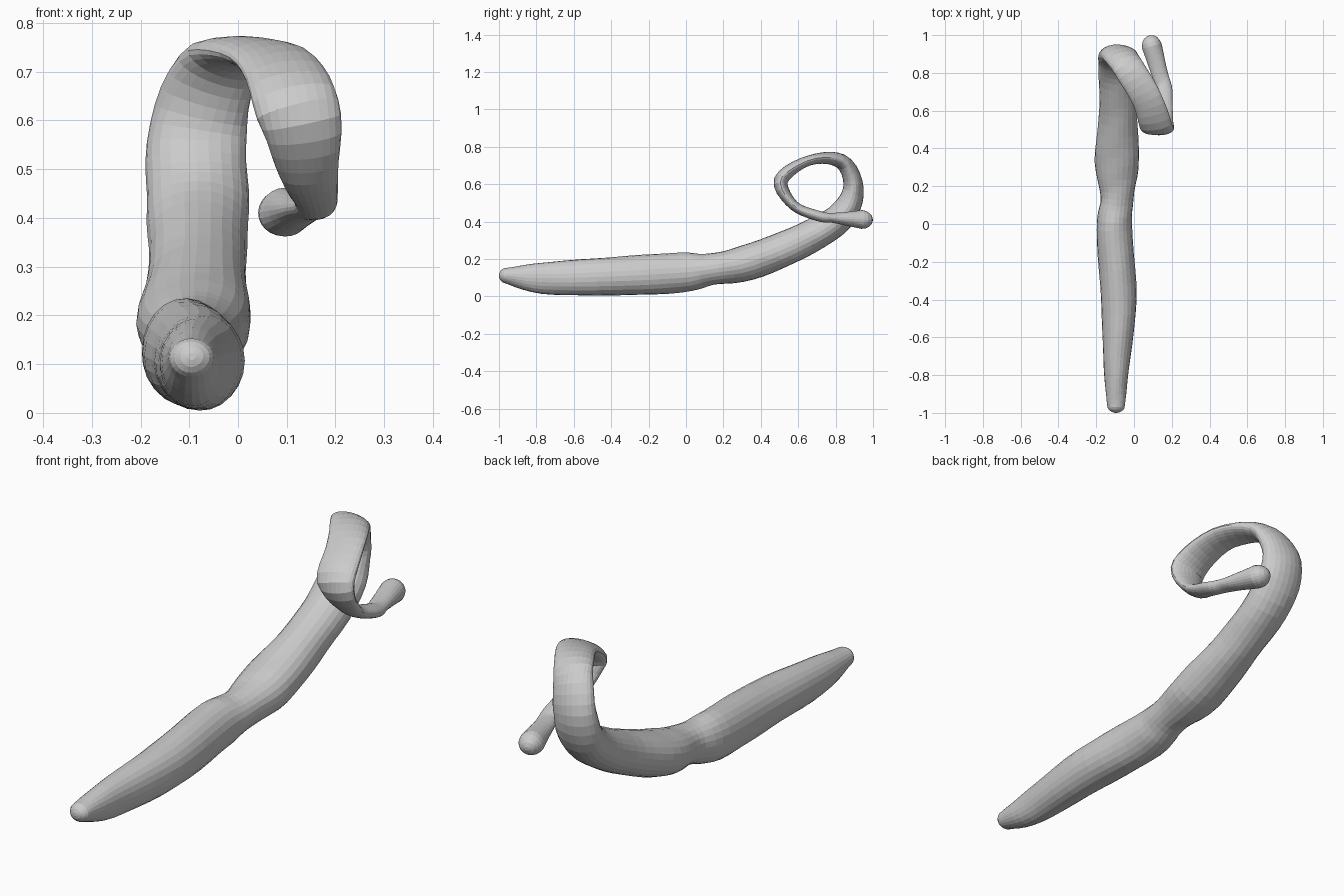
import bpy, bmesh, math
from mathutils import Vector

if "Cube" in bpy.data.objects:
    bpy.data.objects.remove(bpy.data.objects["Cube"])

SIDES, STEPS = 24, 5

# centreline with section size: x, y, z, half width, half thickness
SECTIONS = [
    (-.095, -.96, .112, .047, .042),
    (-.093, -.77, .098, .066, .083),
    (-.08, -.4, .107, .094, .102),
    (-.105, -.03, .127, .094, .107),
    (-.09, .14, .147, .087, .084),
    (-.09, .33, .182, .117, .096),
    (-.083, .6, .288, .1, .09),
    (-.083, .82, .42, .105, .078),
    (-.083, .895, .58, .1, .055),
    (-.03, .83, .722, .083, .04),
    (.07, .66, .728, .08, .027),
    (.123, .508, .622, .086, .038),
    (.145, .575, .488, .06, .027),
    (.16, .71, .43, .043, .028),
    (.138, .79, .42, .043, .027),
    (.095, .94, .411, .053, .05),
]


def spline(rows, steps):
    """Catmull-Rom interpolation through rows of numbers."""
    out = []
    for i in range(len(rows) - 1):
        p0, p1 = rows[max(i - 1, 0)], rows[i]
        p2, p3 = rows[i + 1], rows[min(i + 2, len(rows) - 1)]
        for s in range(steps):
            t = s / steps
            out.append([.5 * (2 * b + (c - a) * t + (2 * a - 5 * b + 4 * c - d) * t * t
                              + (3 * b - a - 3 * c + d) * t ** 3)
                        for a, b, c, d in zip(p0, p1, p2, p3)])
    return out + [list(rows[-1])]


def dome(end, before, length):
    """Shrinking rows that round off an end."""
    out = (Vector(end[:3]) - Vector(before[:3])).normalized()
    rows = []
    for k in range(1, 5):
        a = math.radians(20 * k)
        p = Vector(end[:3]) + out * length * math.sin(a)
        rows.append([*p, end[3] * math.cos(a), end[4] * math.cos(a)])
    return rows


def tube(name, rows):
    """Loft elliptical rings along the centreline and close both ends."""
    bm = bmesh.new()
    pts = [Vector(r[:3]) for r in rows]
    rings = []
    for i, row in enumerate(rows):
        tangent = (pts[min(i + 1, len(pts) - 1)] - pts[max(i - 1, 0)]).normalized()
        side = Vector((1, 0, 0))
        side = (side - tangent * side.dot(tangent)).normalized()
        up = side.cross(tangent)
        ring = []
        for k in range(SIDES):
            a = 2 * math.pi * k / SIDES
            # gentle uneven swelling of the surface
            lump = 1 + .02 * math.sin(3 * a + i * .6) * math.sin(i * .9)
            ring.append(bm.verts.new(pts[i] + side * row[3] * lump * math.cos(a)
                                     + up * row[4] * lump * math.sin(a)))
        rings.append(ring)
    for r0, r1 in zip(rings, rings[1:]):
        for k in range(SIDES):
            j = (k + 1) % SIDES
            bm.faces.new((r0[k], r0[j], r1[j], r1[k]))
    bm.faces.new(rings[0])
    bm.faces.new(rings[-1])
    bmesh.ops.recalc_face_normals(bm, faces=bm.faces)
    mesh = bpy.data.meshes.new(name)
    bm.to_mesh(mesh)
    bm.free()
    obj = bpy.data.objects.new(name, mesh)
    bpy.context.collection.objects.link(obj)
    return obj


# long tapering body that curls into a thin loop with a rounded tip
path = spline(SECTIONS, STEPS)
blunt_end = dome(path[0], path[1], .04)[::-1]
rounded_tip = dome(path[-1], path[-2], .06)
tube("curled_tail", blunt_end + path + rounded_tip)
